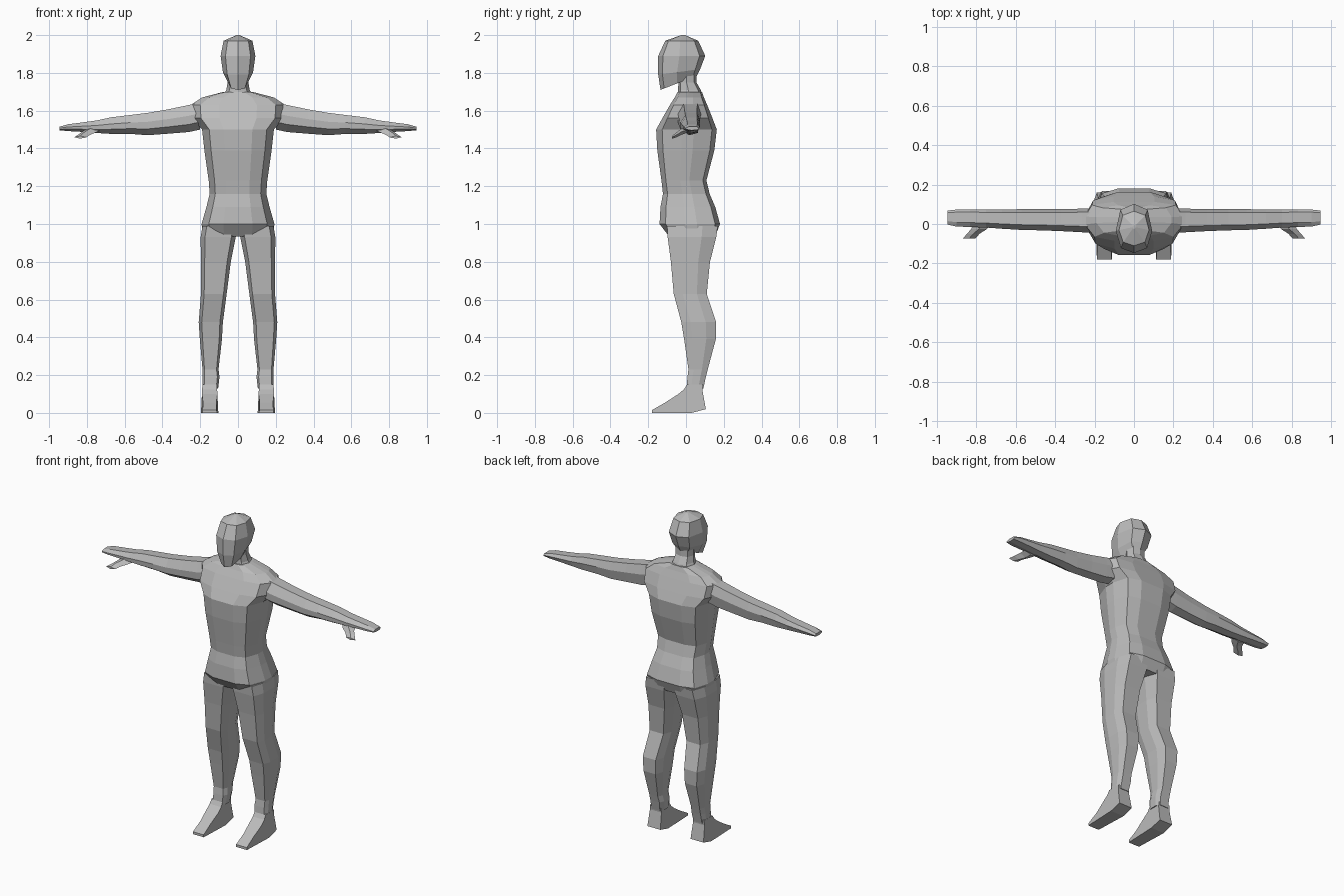
import bpy, bmesh
from mathutils import Vector

grey = bpy.data.materials.new("light grey")
grey.diffuse_color = (0.5, 0.5, 0.5, 1)


def lerp(a, b, t):
    return a + (b - a) * t


def loft(name, rings, mirror=False):
    """Skin a list of equal-length point rings and cap both ends."""
    bm = bmesh.new()
    vs = [[bm.verts.new(p) for p in r] for r in rings]
    n = len(vs[0])
    for a, b in zip(vs, vs[1:]):
        for i in range(n):
            j = (i + 1) % n
            bm.faces.new((a[i], a[j], b[j], b[i]))
    bm.faces.new(vs[0][::-1])
    bm.faces.new(vs[-1])
    bmesh.ops.recalc_face_normals(bm, faces=bm.faces)
    me = bpy.data.meshes.new(name)
    bm.to_mesh(me)
    bm.free()
    me.materials.append(grey)
    ob = bpy.data.objects.new(name, me)
    bpy.context.collection.objects.link(ob)
    if mirror:
        ob.modifiers.new("mirror", 'MIRROR')
    return ob


def section(half, cx, hw, yf, yb, zf, zb):
    """Symmetric ring from a half template of (side fraction, front-to-back fraction)."""
    left = [(-u, t) for u, t in reversed(half) if u > 0]
    return [Vector((cx + u * hw, lerp(yf, yb, t), lerp(zf, zb, t))) for u, t in half + left]


# Torso: z, half width, front y, back y
body = [(.4, 0), (.8, .1), (1, .42), (1, .62), (.85, .92), (.42, 1)]
torso = [(.935, .185, -.09, .155), (1.0, .193, -.14, .18), (1.09, .167, -.135, .155),
         (1.16, .15, -.122, .125), (1.23, .155, -.13, .108), (1.39, .178, -.152, .15),
         (1.50, .19, -.158, .163), (1.56, .245, -.125, .14), (1.63, .25, -.085, .112),
         (1.67, .19, -.06, .095), (1.70, .075, -.045, .085)]
loft("torso", [section(body, 0, w, f, b, z, z) for z, w, f, b in torso])

# Neck and head: front z and back z differ so the jaw line slopes
skull = [(0, 0), (.72, .1), (1, .45), (.75, .88), (0, 1)]
neck = [(1.68, .08, -.045, .088), (1.71, .062, -.042, .078), (1.75, .055, -.04, .055), (1.82, .055, -.04, .055)]
loft("neck", [section(skull, 0, w, f, b, z, z) for z, w, f, b in neck])
head = [(1.71, 1.785, .05, -.135, .058), (1.79, 1.82, .08, -.147, .075), (1.89, 1.89, .092, -.147, .102),
        (1.97, 1.97, .076, -.11, .065), (2.0, 2.0, .008, -.025, -.005)]
loft("head", [section(skull, 0, w, f, b, zf, zb) for zf, zb, w, f, b in head])

# Legs: z, inner x, outer x, front y, back y
limb = [(.75, 0), (1, .27), (1, .7), (.7, 1)]
leg = [(.99, .005, .188, -.10, .168), (.93, .012, .198, -.097, .16), (.80, .038, .196, -.08, .127),
       (.63, .06, .196, -.065, .11), (.48, .08, .208, -.025, .16), (.39, .085, .202, -.01, .158),
       (.23, .103, .188, .013, .115), (.19, .098, .188, .008, .105), (.13, .105, .188, .003, .092)]
loft("leg", [section(limb, (i + o) / 2, (o - i) / 2, f, b, z, z) for z, i, o, f, b in leg], True)

# Feet: side profile, wider at the sole and narrower at the toe
foot = [(.005, .15), (.09, .15), (.087, .12), (.105, .02), (.03, 0), (-.18, 0),
        (-.18, .015), (-.11, .055), (-.04, .1), (-.01, .125)]


def foot_side(s):
    return [Vector((.15 + s * (.046 - .05 * z - (.008 if y < -.1 else 0)), y, z)) for y, z in foot]


loft("foot", [foot_side(-1), foot_side(1)], True)

# Arms and flat hands: x, front y, back y, bottom z, top z
arm_section = [(.25, 1), (.85, 1), (1, .6), (.88, .1), (.45, 0), (.02, .28), (0, .6)]
arm = [(.20, -.045, .08, 1.50, 1.645), (.26, -.042, .078, 1.487, 1.63), (.37, -.036, .075, 1.478, 1.607),
       (.48, -.032, .075, 1.47, 1.588), (.57, -.03, .075, 1.477, 1.577), (.67, -.024, .074, 1.477, 1.565),
       (.75, -.018, .073, 1.482, 1.548), (.83, -.015, .073, 1.488, 1.537), (.90, -.013, .073, 1.492, 1.528),
       (.945, -.003, .068, 1.496, 1.515)]
loft("arm", [[Vector((x, lerp(f, b, p), lerp(lo, hi, q))) for p, q in arm_section]
             for x, f, b, lo, hi in arm], True)

# Thumbs: diamond sections from the palm edge forward and down; centre x, y, z, half x, half z
thumb = [(.77, .005, 1.497, .045, .014), (.785, -.025, 1.488, .04, .016),
         (.815, -.05, 1.472, .032, .013), (.835, -.073, 1.459, .032, .007)]
loft("thumb", [[Vector((x + w, y, z)), Vector((x, y, z + h)), Vector((x - w, y, z)), Vector((x, y, z - h))]
               for x, y, z, w, h in thumb], True)
